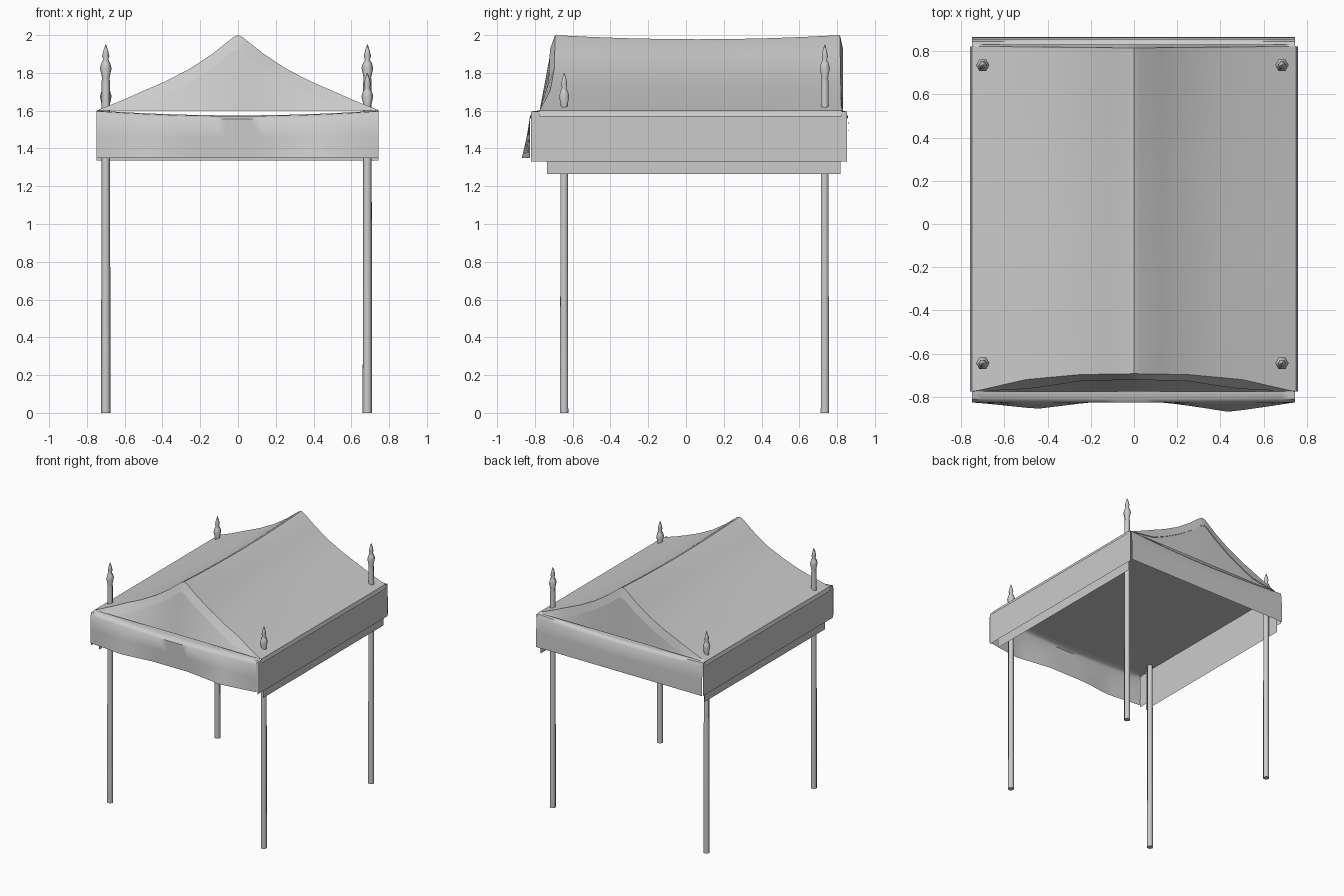
import bpy, bmesh, math

if "Cube" in bpy.data.objects:
    bpy.data.objects.remove(bpy.data.objects["Cube"])


def interp(pts, t):
    # piecewise linear lookup
    for (a, va), (b, vb) in zip(pts, pts[1:]):
        if t <= b:
            k = (t - a) / (b - a)
            return va + (vb - va) * max(0, k)
    return pts[-1][1]


def finish(name, bm, angle):
    bmesh.ops.remove_doubles(bm, verts=bm.verts[:], dist=0.0005)
    bmesh.ops.recalc_face_normals(bm, faces=bm.faces[:])
    me = bpy.data.meshes.new(name)
    bm.to_mesh(me)
    bm.free()
    ob = bpy.data.objects.new(name, me)
    bpy.context.collection.objects.link(ob)
    bpy.ops.object.select_all(action='DESELECT')
    ob.select_set(True)
    bpy.context.view_layer.objects.active = ob
    bpy.ops.object.shade_smooth_by_angle(angle=math.radians(angle))
    return ob


def sheet(name, rows, angle, axis, sign):
    # skin rows of points into a cloth sheet whose normals face sign * axis
    bm = bmesh.new()
    vs = [[bm.verts.new(p) for p in r] for r in rows]
    for r, s in zip(vs, vs[1:]):
        for i in range(len(r) - 1):
            bm.faces.new((r[i], r[i + 1], s[i + 1], s[i]))
    me = finish(name, bm, angle).data
    if sum(p.normal[axis] * p.area for p in me.polygons) * sign < 0:
        me.flip_normals()


def sag(x):
    # edge of the flat cloth droops between the poles
    return 0.026 * (1 - (x / 0.75) ** 2)


# roof cloth: concave gable profile with a small eave lip
ROOF = [(0, 2.0), (0.03, 1.985), (0.13, 1.905), (0.25, 1.825), (0.38, 1.757),
        (0.5, 1.705), (0.62, 1.652), (0.72, 1.612), (0.75, 1.6), (0.76, 1.57)]
FRONT_Y = [(0, -0.693), (0.25, -0.697), (0.5, -0.72), (0.74, -0.775)]
half = [(-x, z) for x, z in ROOF[:0:-1]] + ROOF
rows = []
for j in range(9):
    t = j / 8
    dip = 0.022 * 4 * t * (1 - t)
    row = []
    for x, z in half:
        y0 = interp(FRONT_Y, abs(x))
        y1 = 0.815 + 0.01 * abs(x)
        row.append((x, y0 + (y1 - y0) * t, z - dip * max(0, (z - 1.6) / 0.4)))
    rows.append(row)
sheet("roof_cloth", rows, 35, 2, 1)

# gable ends: border strip along the roof edge and a panel inside it
INNER = [(0, 1.925), (0.03, 1.912), (0.12, 1.84), (0.25, 1.755), (0.37, 1.692),
         (0.49, 1.638), (0.6, 1.62), (0.7, 1.606), (0.73, 1.603)]
OUTER = ROOF[:-1]
for name, s in (("front", -1), ("back", 1)):
    out, inn, base = [], [], []
    for sx, order in ((-1, range(8, 0, -1)), (1, range(9))):
        for i in order:
            ox, oz = OUTER[i]
            ix, iz = INNER[i]
            if s < 0:
                oy = interp(FRONT_Y, ox)
                iy = interp([(1.6, -0.775), (1.75, -0.728), (1.93, -0.72)], iz)
            else:
                oy, iy = 0.815 + 0.01 * ox, 0.832
            out.append((sx * ox, oy, oz))
            inn.append((sx * ix, iy, iz))
            base.append((sx * ix, -0.775 if s < 0 else 0.832, 1.6))
    sheet(name + "_gable_border", [out, inn], 30, 1, s)
    inn = [(x, y - s * 0.006, z) for x, y, z in inn]
    sheet(name + "_gable_panel", [inn, base], 30, 1, s)

N = 24
XS = [-0.75 + 1.495 * i / N for i in range(N + 1)]

# sagging ceiling cloth below the roof
sheet("ceiling_cloth", [[(x, y, 1.601 - sag(x)) for x in XS]
                        for y in (-0.775, -0.4, 0, 0.4, 0.825)], 40, 2, -1)

# front and back valances hang from the ceiling edge; front hem ripples outward
HEM = [(-0.75, -0.825), (-0.6, -0.84), (-0.45, -0.856), (-0.32, -0.84), (-0.2, -0.825),
       (0.13, -0.825), (0.28, -0.845), (0.44, -0.87), (0.6, -0.848), (0.75, -0.825)]
for name, s in (("front", -1), ("back", 1)):
    rows = [[] for _ in range(5)]
    for x in XS:
        if s < 0:
            hem = interp(HEM, x)
            ys, zb = (-0.775, -0.81, -0.827, -0.827 + 0.4 * (hem + 0.827), hem), 1.35
        else:
            ys, zb = (0.825, 0.845, 0.857, 0.864, 0.866), 1.335
        d = sag(x)
        for r, y, z in zip(rows, ys, (1.601 - d, 1.597 - d, 1.57 - d * 0.5, 1.46, zb)):
            r.append((x, y, z))
    sheet(name + "_valance", rows, 50, 1, s)

# side valances: full length outer band over a shorter, lower inner band
for name, s in (("left", -1), ("right", 1)):
    for part, x, y0, y1, z0 in (("outer", 0.749, -0.82, 0.853, 1.33),
                                ("inner", 0.738, -0.735, 0.818, 1.265)):
        sheet(f"{name}_{part}_side_valance",
              [[(s * x, y0, z), (s * x, y1, z)] for z in (1.595, z0)], 30, 0, s)

# hexagonal poles with spear finials, two tall and two short
FINIAL = [(0.022, -0.2), (0.02, -0.175), (0.031, -0.125), (0.024, -0.1),
          (0.013, -0.08), (0.019, -0.062), (0.012, -0.03), (0.002, 0)]
for name, x, y, h in (("front_left", -0.7, -0.645, 1.95), ("front_right", 0.685, -0.645, 1.8),
                      ("back_left", -0.7, 0.735, 1.8), ("back_right", 0.685, 0.735, 1.95)):
    bm = bmesh.new()
    rings = []
    for r, z in [(0.025, 0)] + [(r, h + dz) for r, dz in FINIAL]:
        rings.append([bm.verts.new((x + r * math.cos(k * math.pi / 3),
                                    y + r * math.sin(k * math.pi / 3), z)) for k in range(6)])
    for a, b in zip(rings, rings[1:]):
        for k in range(6):
            bm.faces.new((a[k], a[(k + 1) % 6], b[(k + 1) % 6], b[k]))
    bm.faces.new(rings[0][::-1])
    bm.faces.new(rings[-1])
    finish(name + "_pole", bm, 65)
